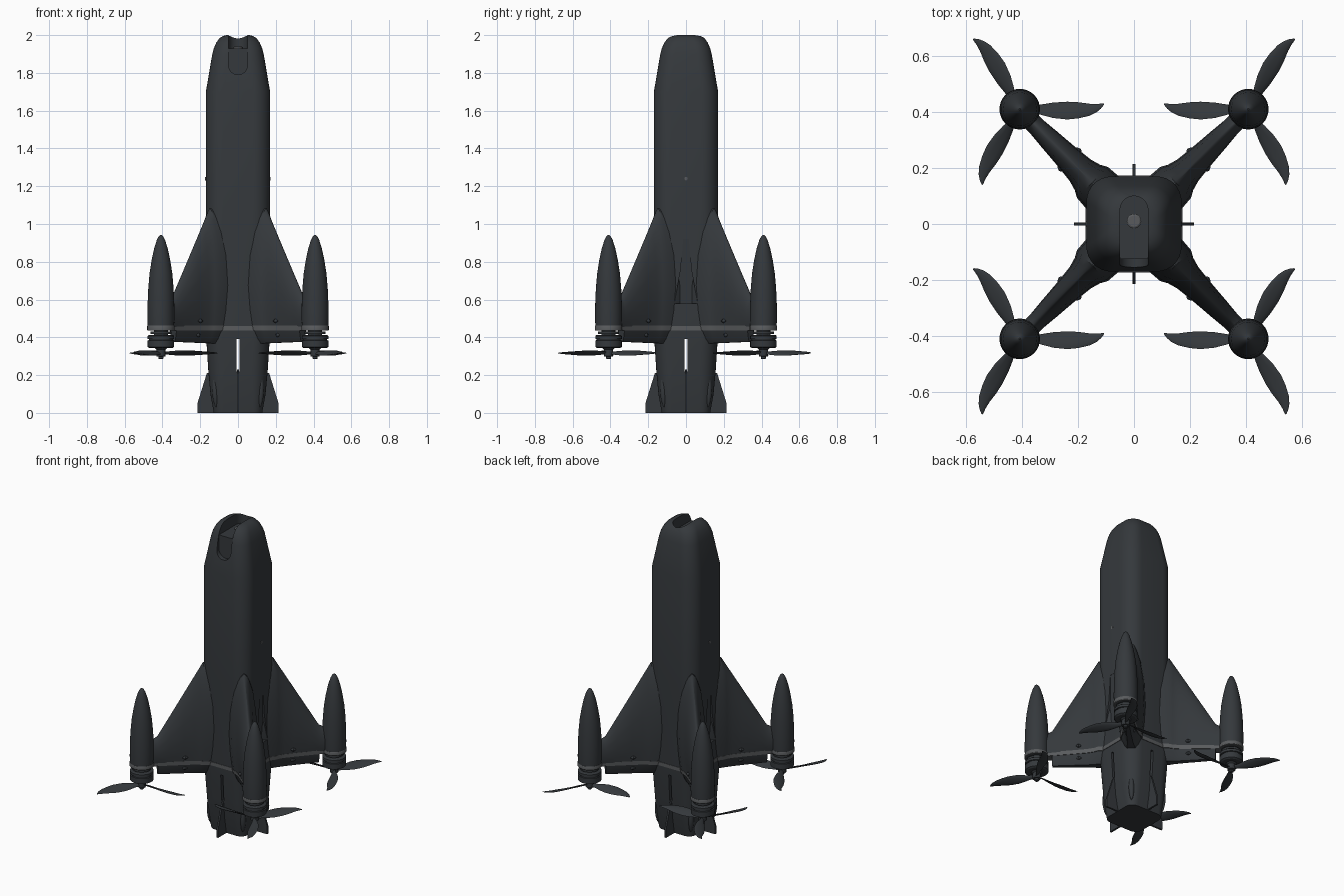
import bpy, bmesh, math
from mathutils import Matrix, Vector

if "Cube" in bpy.data.objects:
    bpy.data.objects.remove(bpy.data.objects["Cube"])


def material(name, c):
    m = bpy.data.materials.new(name)
    m.diffuse_color = (*c, 1)
    m.use_nodes = True
    m.node_tree.nodes["Principled BSDF"].inputs["Base Color"].default_value = m.diffuse_color
    return m


DARK = material("dark_shell", (0.035, 0.04, 0.045))
GREY = material("grey_trim", (0.10, 0.105, 0.11))


def loft(name, rings, mat=DARK, matrix=Matrix(), angle=30):
    """Skin equal-length closed rings and cap both ends."""
    bm = bmesh.new()
    vs = [[bm.verts.new(matrix @ Vector(p)) for p in r] for r in rings]
    n = len(rings[0])
    for a, b in zip(vs, vs[1:]):
        for i in range(n):
            j = (i + 1) % n
            bm.faces.new((a[i], a[j], b[j], b[i]))
    bm.faces.new(vs[0])
    bm.faces.new(vs[-1])
    bmesh.ops.recalc_face_normals(bm, faces=bm.faces)
    me = bpy.data.meshes.new(name)
    bm.to_mesh(me)
    bm.free()
    me.materials.append(mat)
    ob = bpy.data.objects.new(name, me)
    bpy.context.collection.objects.link(ob)
    smooth(ob, angle)
    return ob


def activate(ob):
    bpy.ops.object.select_all(action='DESELECT')
    ob.select_set(True)
    bpy.context.view_layer.objects.active = ob


def smooth(ob, angle=30):
    activate(ob)
    bpy.ops.object.shade_smooth_by_angle(angle=math.radians(angle))


def cut(ob, cutter):
    activate(ob)
    m = ob.modifiers.new("cut", 'BOOLEAN')
    m.operation, m.solver, m.object = 'DIFFERENCE', 'EXACT', cutter
    bpy.ops.object.modifier_apply(modifier=m.name)
    bpy.data.objects.remove(cutter)


def rounded_square(h, r, z, n=8):
    pts = []
    for q in range(4):
        a0 = q * math.pi / 2
        cx, cy = [(1, 1), (-1, 1), (-1, -1), (1, -1)][q]
        for i in range(n + 1):
            a = a0 + i / n * math.pi / 2
            pts.append((cx * (h - r) + r * math.cos(a), cy * (h - r) + r * math.sin(a), z))
    return pts


def lathe(name, profile, mat=DARK, matrix=Matrix(), n=32):
    return loft(name, [[(r * math.cos(2 * math.pi * i / n), r * math.sin(2 * math.pi * i / n), z)
                        for i in range(n)] for r, z in profile], mat, matrix)


def box(name, x, y, z):
    return loft(name, [[(x[0], y[0], k), (x[1], y[0], k), (x[1], y[1], k), (x[0], y[1], k)] for k in z])


# Fuselage: rounded square column with tapered tail and blunt nose
body = loft("fuselage", [rounded_square(h, r, z) for h, r, z in [
    (.128, .05, 0), (.146, .07, .1), (.157, .085, .22), (.166, .09, .36), (.17, .09, .45),
    (.17, .09, 1.0), (.17, .09, 1.7), (.136, .078, 1.9), (.128, .075, 1.93), (.115, .07, 1.96),
    (.098, .065, 1.984), (.08, .058, 1.995), (.062, .05, 2.0)]])

# Camera slot cut into the front and top of the nose
arc = [(.05 * math.cos(math.pi * i / 12), .05 * math.sin(math.pi * i / 12)) for i in range(13)]
top_shape = [(x, y + .05) for x, y in arc] + [(-.05, -.3), (.05, -.3)]
front_shape = [(x, 1.84 - y) for x, y in arc] + [(-.05, 2.1), (.05, 2.1)]
cut(body, loft("slot_top_cutter", [[(x, y, z) for x, y in top_shape] for z in (1.93, 2.1)]))
cut(body, loft("slot_front_cutter", [[(x, y, z) for x, z in front_shape] for y in (-.3, -.125)]))
lathe("camera_lens", [(.026, 1.92), (.026, 1.936), (.02, 1.94)], GREY, Matrix.Translation((0, .01, 0)))

# Tail slots that run right through the body
cut(body, box("slot_x_cutter", (-.3, .3), (-.008, .008), (.22, .39)))
cut(body, box("slot_y_cutter", (-.008, .008), (-.3, .3), (.22, .39)))

# Flush tapered air inlets on both sides
for s in (1, -1):
    shape = [(-.062, .58), (.062, .58), (.028, .76), (.015, .92), (-.015, .92), (-.028, .76)]
    cut(body, loft("inlet_cutter", [[(s * .2, y, z) for y, z in shape],
                                    [(s * (.145 + (z - .58) * .07), y, z) for y, z in shape]]))
    lathe("side_port", [(.009, -.004), (.009, .002)], GREY,
          Matrix.Translation((s * .17, 0, 1.24)) @ Matrix.Rotation(math.pi / 2, 4, 'Y'), 12)
smooth(body)

# Trim band round the body
loft("body_band", [rounded_square(.1725, .09, z) for z in (.437, .46)], GREY)

# Wing planform: radius from the axis, half thickness
SPAN = [(.12, .085), (.21, .078), (.235, .064), (.27, .054), (.33, .047), (.42, .04), (.485, .034), (.515, .034), (.58, .034)]


def lead_z(r):
    return min(1.03 - 1.68 * (r - .24), 1.1) if r < .5 else .595 + (r - .5) * .5


def section(r, w, shape):
    """Closed symmetric ring in the plane across the span; shape holds (z, width factor)."""
    return [(r, w * k, z) for z, k in shape] + [(r, -w * k, z) for z, k in reversed(shape)]


def wing_shape(r):
    z0, z1 = .45, lead_z(r)
    return [(z0 + (z1 - z0) * t, k) for t, k in
            [(0, .8), (.15, .92), (.35, 1), (.6, .92), (.8, .7), (.92, .42), (.98, .2), (1, .04)]]


def blade_ring(r, yc, hw, pitch, n=10):
    p = math.radians(pitch)
    out = []
    for i in range(n):
        a = 2 * math.pi * i / n
        u, v = hw * math.cos(a), min(.005, hw * .3) * math.sin(a)
        out.append((r, yc + u * math.cos(p) - v * math.sin(p), u * math.sin(p) + v * math.cos(p)))
    return out


BLADE = [(.012, 0, .012, 40), (.05, 0, .015, 38), (.08, .002, .023, 33), (.12, .004, .031, 27),
         (.17, .005, .034, 21), (.21, .004, .03, 17), (.25, .002, .022, 14), (.275, -.004, .015, 12),
         (.29, -.011, .009, 10), (.3, -.018, .003, 10)]

for q in range(4):
    rot = Matrix.Rotation(math.radians(45 + 90 * q), 4, 'Z')
    sx, sy = [(1, 1), (-1, 1), (-1, -1), (1, -1)][q]
    pod = Matrix.Translation((sx * .408, sy * .41, 0))

    # Diagonal wing, trim band and trailing flap
    loft("wing", [section(r, w, wing_shape(r)) for r, w in SPAN], DARK, rot)
    loft("wing_band", [section(r, w, [(.437, .8), (.462, .84)]) for r, w in SPAN], GREY, rot)
    loft("wing_flap", [section(r, w, [(.368 + .03 * (r - .2), .3), (.39, .5), (.438, .74)])
                       for r, w in SPAN if r < .49], DARK, rot)
    for side in (1, -1):
        for z, k in ((.487, .044), (.412, .028)):
            lathe("hinge_knob", [(.003, -.015), (.009, -.006), (.011, 0), (.009, .006), (.003, .015)], DARK,
                  rot @ Matrix.Translation((.325, side * k, z)) @ Matrix.Rotation(math.pi / 2, 4, 'Y'), 12)

    # Pointed nacelle with trim ring
    lathe("nacelle", [(.06, .436), (.069, .44), (.0715, .5), (.0705, .58), (.067, .66), (.06, .74), (.049, .81),
                      (.036, .87), (.022, .915), (.011, .936), (.003, .942)], DARK, pod)
    lathe("nacelle_band", [(.0705, .437), (.0725, .44), (.0725, .46), (.0715, .462)], GREY, pod)

    # Motor with mount, groove and shaft
    lathe("motor_mount", [(.038, .4), (.038, .44)], DARK, pod)
    lathe("motor_flange", [(.056, .418), (.056, .43)], DARK, pod)
    lathe("motor", [(.06, .343), (.07, .349), (.07, .383), (.064, .385), (.064, .39), (.07, .392),
                    (.07, .408), (.064, .412)], DARK, pod)
    lathe("propeller_hub", [(.009, .284), (.013, .288), (.013, .298), (.024, .3), (.024, .335), (.035, .345)], DARK, pod, 20)

    # Three-bladed propeller, mirrored left to right
    for k in range(3):
        flip = Matrix.Scale(sx, 4, (1, 0, 0))
        m = pod @ Matrix.Translation((0, 0, .317)) @ flip @ Matrix.Rotation(math.radians(180 + 120 * k), 4, 'Z')
        loft("propeller_blade", [blade_ring(*b) for b in BLADE], DARK, m, 50)

    # Straight tail fin and slim corner bulge
    fin = Matrix.Rotation(math.radians(90 * q), 4, 'Z')
    outline = [(.1, 0), (.215, 0), (.215, .05), (.165, .21), (.1, .23)]
    loft("tail_fin", [[(x, y, z) for x, z in outline] for y in (-.006, .006)], DARK, fin)
    bulge = [(.002, .03), (.01, .05), (.016, .085), (.018, .115), (.015, .15), (.009, .18), (.002, .2)]
    lathe("tail_corner_bulge", bulge, DARK, rot @ Matrix.Translation((.163, 0, 0)) @ Matrix.Rotation(.06, 4, 'Y'), 16)
